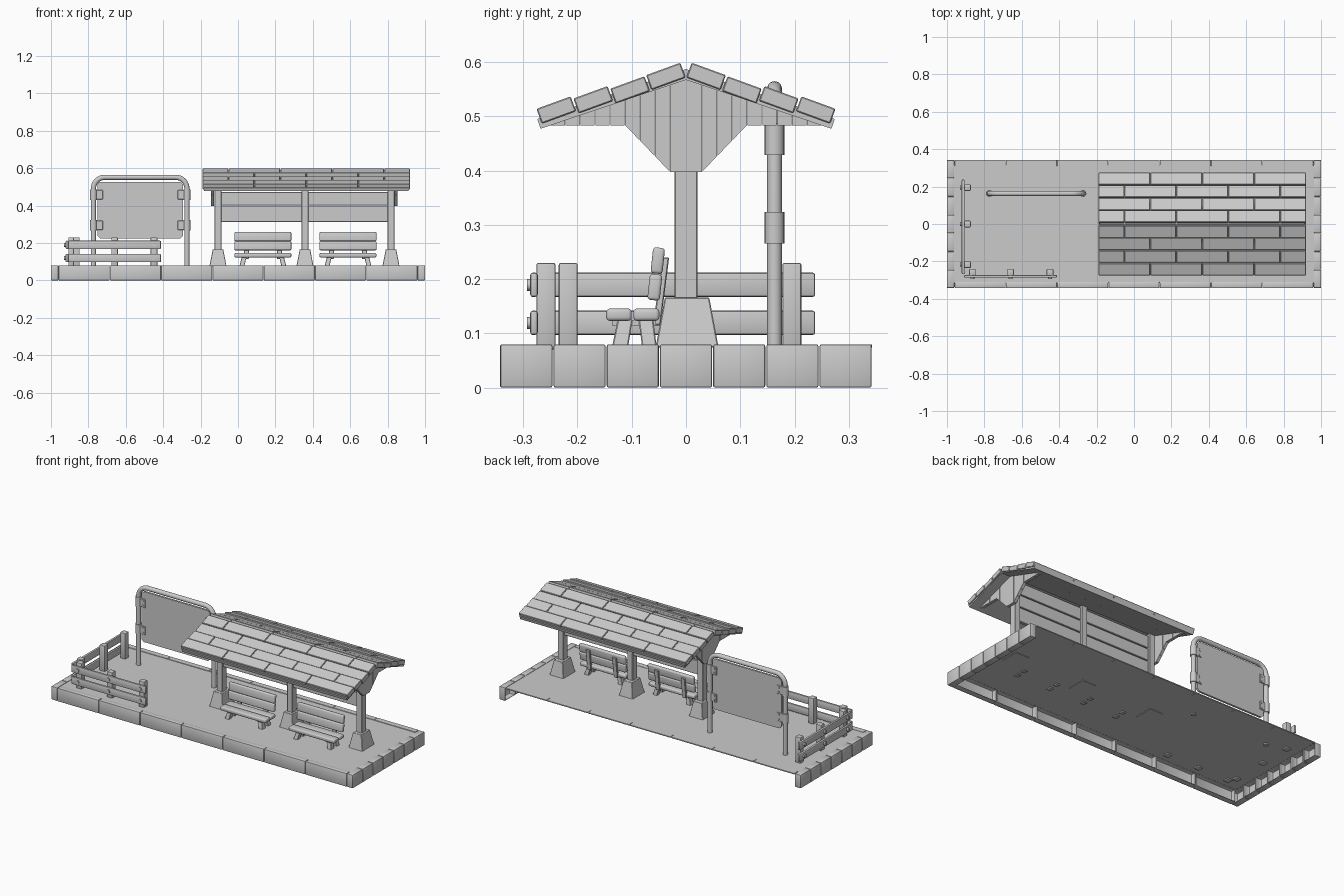
import bpy, bmesh
from math import radians, pi, sin, cos
from mathutils import Matrix, Vector

if "Cube" in bpy.data.objects:
    bpy.data.objects.remove(bpy.data.objects["Cube"])


def finish(name, bm, smooth=True):
    bmesh.ops.recalc_face_normals(bm, faces=bm.faces)
    me = bpy.data.meshes.new(name)
    bm.to_mesh(me)
    bm.free()
    ob = bpy.data.objects.new(name, me)
    bpy.context.collection.objects.link(ob)
    if smooth:
        bpy.ops.object.select_all(action='DESELECT')
        ob.select_set(True)
        bpy.context.view_layer.objects.active = ob
        bpy.ops.object.shade_smooth_by_angle(angle=radians(35))
    return ob


def taper(name, b, bs, t, ts, bevel=0.0, seg=2, open_dir=None, tilt=0.0):
    """Block between a bottom rectangle (centre b, size bs) and a top one."""
    bm = bmesh.new()
    bmesh.ops.create_cube(bm, size=1)
    for v in bm.verts:
        c, s = (t, ts) if v.co.z > 0 else (b, bs)
        v.co = Vector((c[0] + v.co.x * s[0], c[1] + v.co.y * s[1], c[2]))
    if bevel:
        bmesh.ops.bevel(bm, geom=bm.edges[:], offset=bevel, segments=seg,
                        profile=0.5, affect='EDGES')
    if tilt:
        mid = (Vector(b) + Vector(t)) / 2
        bmesh.ops.rotate(bm, verts=bm.verts, cent=mid, matrix=Matrix.Rotation(tilt, 3, 'X'))
    if open_dir:
        bm.normal_update()
        d = Vector(open_dir)
        f = max(bm.faces, key=lambda f: f.normal.dot(d) + f.calc_area())
        bmesh.ops.delete(bm, geom=[f], context='FACES')
    return finish(name, bm)


def box(name, x, y, z, **kw):
    """Block from (min, max) ranges."""
    cx, cy = sum(x) / 2, sum(y) / 2
    s = (x[1] - x[0], y[1] - y[0])
    return taper(name, (cx, cy, z[0]), s, (cx, cy, z[1]), s, **kw)


def cylinder(name, c, r, depth, axis='Z', sides=16):
    bm = bmesh.new()
    bmesh.ops.create_cone(bm, cap_ends=True, segments=sides, radius1=r, radius2=r, depth=depth)
    if axis != 'Z':
        rot = Matrix.Rotation(pi / 2, 3, 'X' if axis == 'Y' else 'Y')
        bmesh.ops.rotate(bm, verts=bm.verts, matrix=rot)
    bmesh.ops.translate(bm, verts=bm.verts, vec=c)
    return finish(name, bm)


def prism(name, pts, axis, lo, hi):
    """Extrude a polygon along x (points y,z) or y (points x,z)."""
    put = (lambda p, k: (k, p[0], p[1])) if axis == 'X' else (lambda p, k: (p[0], k, p[1]))
    bm = bmesh.new()
    f = bm.faces.new([bm.verts.new(put(p, lo)) for p in pts])
    r = bmesh.ops.extrude_face_region(bm, geom=[f])
    vs = [v for v in r['geom'] if isinstance(v, bmesh.types.BMVert)]
    bmesh.ops.translate(bm, verts=vs, vec=Vector(put((0, 0), hi - lo)))
    return finish(name, bm, False)


# Platform: floor sheet, hollow edge blocks on three sides, thin strips at the back
bm = bmesh.new()
bmesh.ops.create_grid(bm, x_segments=1, y_segments=1, size=1)
for v in bm.verts:
    v.co = Vector((v.co.x * 0.965, v.co.y * 0.315, 0.077))
finish("platform_floor", bm, False)
W, D = 1.92 / 7, 0.686 / 7
for i in range(7):
    x = (-0.96 + i * W + 0.001, -0.96 + (i + 1) * W - 0.001)
    y = (-0.343 + i * D + 0.001, -0.343 + (i + 1) * D - 0.001)
    box("front_edge_block", x, (-0.343, -0.309), (0, 0.08), bevel=0.004, open_dir=(0, 1, 0))
    box("back_edge_strip", x, (0.309, 0.343), (0.074, 0.08), bevel=0.001, seg=1)
    box("left_edge_block", (-1, -0.961), y, (0, 0.08), bevel=0.004, open_dir=(1, 0, 0))
    box("right_edge_block", (0.961, 1), y, (0, 0.08), bevel=0.004, open_dir=(-1, 0, 0))

# Shelter posts on tapered footings
POSTS = (-0.107, 0.358, 0.818)
for x in POSTS:
    taper("post_footing", (x, 0.002, 0.074), (0.092, 0.116), (x, 0.002, 0.166), (0.056, 0.082),
          bevel=0.002, seg=1)
    box("shelter_post", (x - 0.018, x + 0.018), (-0.021, 0.021), (0.16, 0.562), bevel=0.002, seg=1)

# Horizontal wall boards between the posts
for a, b in zip(POSTS, POSTS[1:]):
    for z in ((0.312, 0.396), (0.401, 0.472), (0.477, 0.55)):
        box("wall_board", (a + 0.015, b - 0.015), (-0.01, 0.01), z, bevel=0.002, seg=1)


# Gable boards at both ends, cut to the roof slope and the pointed lower outline
def under(y):
    return 0.57 - 0.337 * abs(y)


def lower(y):
    return min(0.483, 0.395 + max(0, abs(y) - 0.027) * 1.04)


edges = [-0.03] + [-0.03 - 0.0275 * k for k in range(1, 9)]
edges = edges[::-1] + [-e for e in edges]
for lo in (-0.145, 0.836):
    for a, b in zip(edges, edges[1:]):
        a, b = a + 0.0006, b - 0.0006
        mid = [(0, under(0))] if a < 0 < b else []
        prism("gable_board", [(a, lower(a)), (b, lower(b)), (b, under(b))] + mid
              + [(a, under(a))], 'X', lo, lo + 0.018)

# Roof panel and staggered shingles
prism("roof_panel", [(-0.268, 0.477), (0, 0.567), (0.268, 0.477), (0.274, 0.495),
                     (0, 0.587), (-0.274, 0.495)], 'X', -0.182, 0.912)
T = 1.11 / 4
for s in (-1, 1):
    for row, (y, top) in enumerate(((0.239, 0.526), (0.171, 0.545), (0.103, 0.563), (0.037, 0.588))):
        cuts = [-0.19 + T * k for k in range(5)]
        if row % 2:
            cuts = [-0.19] + [c + T / 2 for c in cuts[:4]] + [0.92]
        for a, b in zip(cuts, cuts[1:]):
            box("roof_shingle", (a + 0.0015, b - 0.0015), (s * y - 0.0335, s * y + 0.0335),
                (top - 0.029, top), bevel=0.002, seg=1, tilt=-s * radians(20))

# Two benches
for cx in (0.133, 0.588):
    X = (cx - 0.152, cx + 0.152)
    box("bench_seat_plank", X, (-0.147, -0.1), (0.123, 0.146), bevel=0.007, seg=3)
    box("bench_seat_plank", X, (-0.097, -0.049), (0.123, 0.146), bevel=0.007, seg=3)
    box("bench_back_plank", X, (-0.069, -0.046), (0.161, 0.209), bevel=0.006, seg=3, tilt=radians(-6))
    box("bench_back_plank", X, (-0.063, -0.041), (0.21, 0.258), bevel=0.006, seg=3, tilt=radians(-6))
    for s in (-1, 1):
        taper("bench_front_leg", (cx + s * 0.113, -0.122, 0.072), (0.027, 0.03),
              (cx + s * 0.1, -0.112, 0.126), (0.025, 0.027), bevel=0.002, seg=1)
        taper("bench_rear_leg", (cx + s * 0.113, -0.067, 0.072), (0.027, 0.027),
              (cx + s * 0.1, -0.074, 0.126), (0.025, 0.027), bevel=0.002, seg=1)
        taper("bench_back_support", (cx + s * 0.088, -0.054, 0.115), (0.026, 0.014),
              (cx + s * 0.088, -0.037, 0.24), (0.026, 0.012), bevel=0.002, seg=1)
        box("bench_seat_brace", (cx + s * 0.1 - 0.012, cx + s * 0.1 + 0.012), (-0.135, -0.055),
            (0.114, 0.125))

# Sign: bent tube frame
SY, L, R, Z, B = 0.163, -0.773, -0.273, 0.551, 0.06
pts = [(L, 0.07)]
pts += [(L + B - B * cos(a), Z - B + B * sin(a)) for a in [k * pi / 16 for k in range(9)]]
pts += [(R - B + B * sin(a), Z - B + B * cos(a)) for a in [k * pi / 16 for k in range(9)]]
pts += [(R, 0.07)]
cu = bpy.data.curves.new("sign_frame", 'CURVE')
cu.dimensions = '3D'
cu.bevel_depth = 0.0138
cu.bevel_resolution = 4
cu.use_fill_caps = True
sp = cu.splines.new('POLY')
sp.points.add(len(pts) - 1)
for p, (x, z) in zip(sp.points, pts):
    p.co = (x, SY, z, 1)
frame = bpy.data.objects.new("sign_frame", cu)
bpy.context.collection.objects.link(frame)
bpy.ops.object.select_all(action='DESELECT')
frame.select_set(True)
bpy.context.view_layer.objects.active = frame
bpy.ops.object.convert(target='MESH')
bpy.ops.object.shade_smooth_by_angle(angle=radians(40))

# Sign panel with clipped corners, clamps and brackets
x0, x1, z0, z1, c = -0.751, -0.295, 0.225, 0.527, 0.014
prism("sign_panel", [(x0 + c, z0), (x1 - c, z0), (x1, z0 + c), (x1, z1 - c), (x1 - c, z1),
                     (x0 + c, z1), (x0, z1 - c), (x0, z0 + c)], 'Y', SY - 0.006, SY + 0.006)
for px, s in ((L, 1), (R, -1)):
    for z in (0.295, 0.458):
        cylinder("sign_clamp", (px, SY, z), 0.0185, 0.058)
        bx = sorted((px + s * 0.01, px + s * 0.05))
        box("sign_bracket", bx, (SY - 0.01, SY + 0.01), (z - 0.025, z + 0.025), bevel=0.002, seg=1)
        for dz in (-0.013, 0.013):
            cylinder("bracket_bolt", (px + s * 0.036, SY, z + dz), 0.005, 0.026, 'Y', 8)

# Corner fence: posts, rails and bolts along the front and the left side
RAILS = ((0.097, 0.142), (0.167, 0.212))


def fence_post(x, y):
    box("fence_post", (x - 0.0175, x + 0.0175), (y - 0.0175, y + 0.0175), (0.07, 0.23),
        bevel=0.004)


for x in (-0.864, -0.66, -0.449):
    fence_post(x, -0.258)
    for z in RAILS:
        cylinder("fence_bolt", (x, -0.287, sum(z) / 2), 0.011, 0.012, 'Y', 12)
for y in (-0.217, 0.0, 0.195):
    fence_post(-0.89, y)
    for z in RAILS:
        cylinder("fence_bolt", (-0.923, y, sum(z) / 2), 0.011, 0.012, 'X', 12)
for z in RAILS:
    box("front_fence_rail", (-0.908, -0.412), (-0.287, -0.273), z, bevel=0.005)
    box("left_fence_rail", (-0.921, -0.906), (-0.268, 0.238), z, bevel=0.005)
